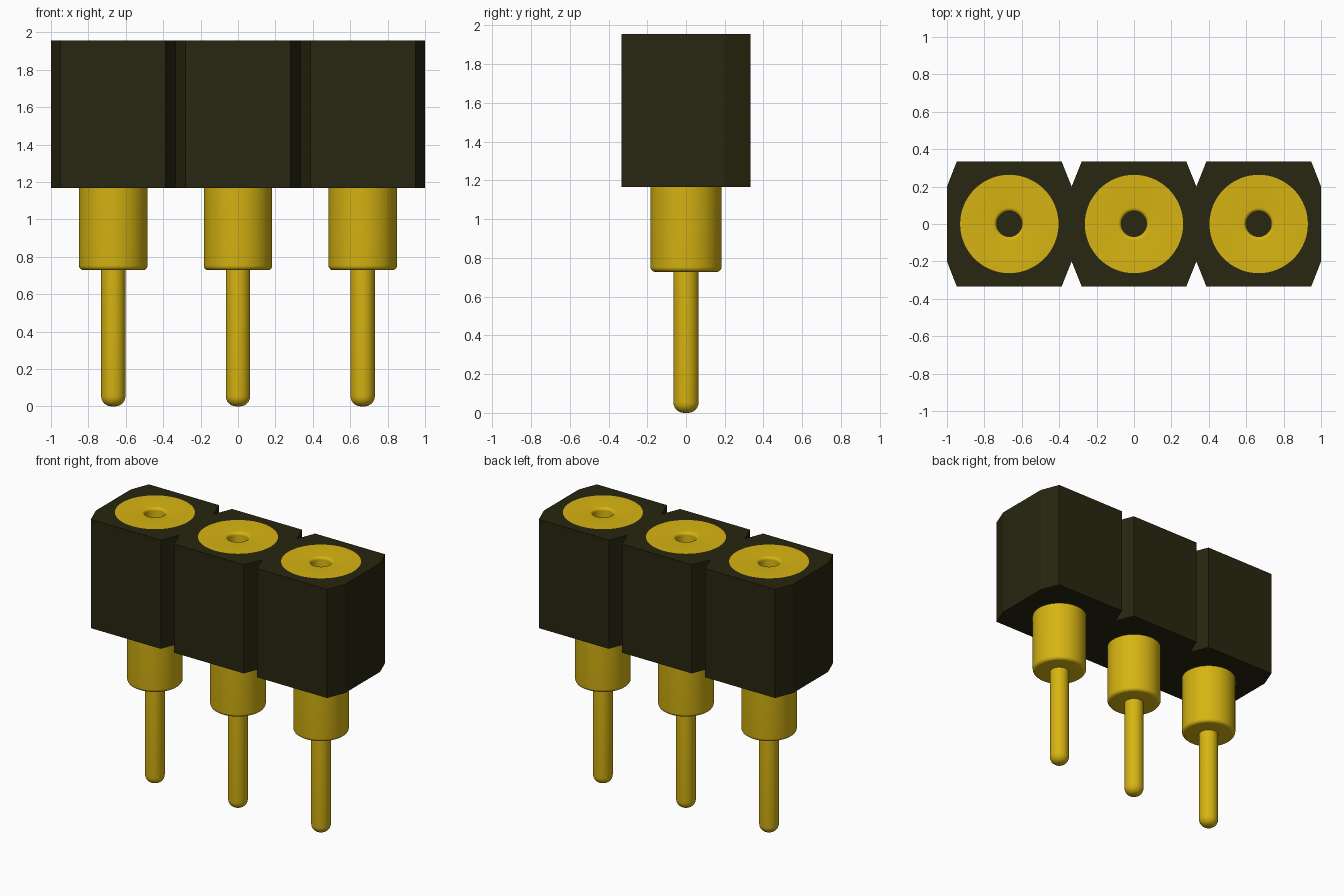
import bpy
import bmesh
import math

if "Cube" in bpy.data.objects:
    bpy.data.objects.remove(bpy.data.objects["Cube"], do_unlink=True)

PITCH = 2 / 3
BOTTOM, TOP = 1.167, 1.955
HALF_Y, SIDE_Y = 0.333, 0.2


def material(name, color):
    mat = bpy.data.materials.new(name)
    mat.use_nodes = True
    mat.diffuse_color = color
    mat.node_tree.nodes["Principled BSDF"].inputs["Base Color"].default_value = color
    return mat


def make_object(name, bm, mat):
    bmesh.ops.remove_doubles(bm, verts=bm.verts, dist=1e-5)
    bmesh.ops.recalc_face_normals(bm, faces=bm.faces)
    mesh = bpy.data.meshes.new(name)
    bm.to_mesh(mesh)
    bm.free()
    mesh.materials.append(mat)
    obj = bpy.data.objects.new(name, mesh)
    bpy.context.collection.objects.link(obj)
    return obj


def lathe(name, profile, mat, x=0, steps=64):
    """Spin an (r, z) profile around the vertical axis."""
    bm = bmesh.new()
    verts = [bm.verts.new((r, 0, z)) for r, z in profile]
    edges = [bm.edges.new(pair) for pair in zip(verts, verts[1:])]
    bmesh.ops.spin(bm, geom=verts + edges, cent=(0, 0, 0), axis=(0, 0, 1),
                   angle=math.tau, steps=steps)
    obj = make_object(name, bm, mat)
    obj.location.x = x
    return obj


def fillet(cr, cz, radius, start, end, steps=6):
    """Arc points in the (r, z) plane, angles in degrees."""
    angles = [math.radians(start + (end - start) * i / steps) for i in range(steps + 1)]
    return [(cr + radius * math.cos(a), cz + radius * math.sin(a)) for a in angles]


def activate(obj):
    bpy.ops.object.select_all(action='DESELECT')
    obj.select_set(True)
    bpy.context.view_layer.objects.active = obj


black = material("black_plastic", (0.021, 0.019, 0.005, 1))
gold = material("gold_metal", (0.68, 0.456, 0.006, 1))

# Housing: strip outline with chamfered ends and V notches between the cells
front = [(-1, -SIDE_Y), (-0.948, -HALF_Y)]
for notch in (-PITCH / 2, PITCH / 2):
    front += [(notch - 0.053, -HALF_Y), (notch, -SIDE_Y), (notch + 0.053, -HALF_Y)]
front += [(0.948, -HALF_Y), (1, -SIDE_Y)]
outline = front + [(-x, -y) for x, y in front]

bm = bmesh.new()
base = bm.faces.new([bm.verts.new((x, y, BOTTOM)) for x, y in outline])
extruded = bmesh.ops.extrude_face_region(bm, geom=[base], use_keep_orig=True)
bmesh.ops.translate(bm, vec=(0, 0, TOP - BOTTOM),
                    verts=[v for v in extruded["geom"] if isinstance(v, bmesh.types.BMVert)])
housing = make_object("housing", bm, black)

# Contact: rounded tail, shoulder barrel, wide head and central socket
R_HEAD, R_BARREL, R_TAIL, HEAD_Z = 0.263, 0.183, 0.065, 1.6
profile = [(0, 0)] + fillet(R_TAIL - 0.055, 0.055, 0.055, -90, 0)
profile += [(R_TAIL, 0.728)] + fillet(R_BARREL - 0.025, 0.753, 0.025, -90, 0)
profile += [(R_BARREL, HEAD_Z), (R_HEAD, HEAD_Z), (R_HEAD, TOP)]
profile += fillet(0.087, TOP - 0.02, 0.02, 90, 180) + [(0.067, 1.55), (0, 1.55)]

for i, side in enumerate(("right", "middle", "left")):
    x = (i - 1) * PITCH

    # Bore in the housing that receives the head
    cutter = lathe("bore_cutter", [(0, HEAD_Z), (R_HEAD, HEAD_Z), (R_HEAD, 2.1), (0, 2.1)], black, x)
    cutter.hide_render = True
    bore = housing.modifiers.new("bore", 'BOOLEAN')
    bore.operation = 'DIFFERENCE'
    bore.solver = 'EXACT'
    bore.object = cutter
    activate(housing)
    bpy.ops.object.modifier_apply(modifier=bore.name)
    bpy.data.objects.remove(cutter, do_unlink=True)

    contact = lathe(side + "_contact", profile, gold, x)
    activate(contact)
    bpy.ops.object.shade_smooth_by_angle(angle=math.radians(30))
